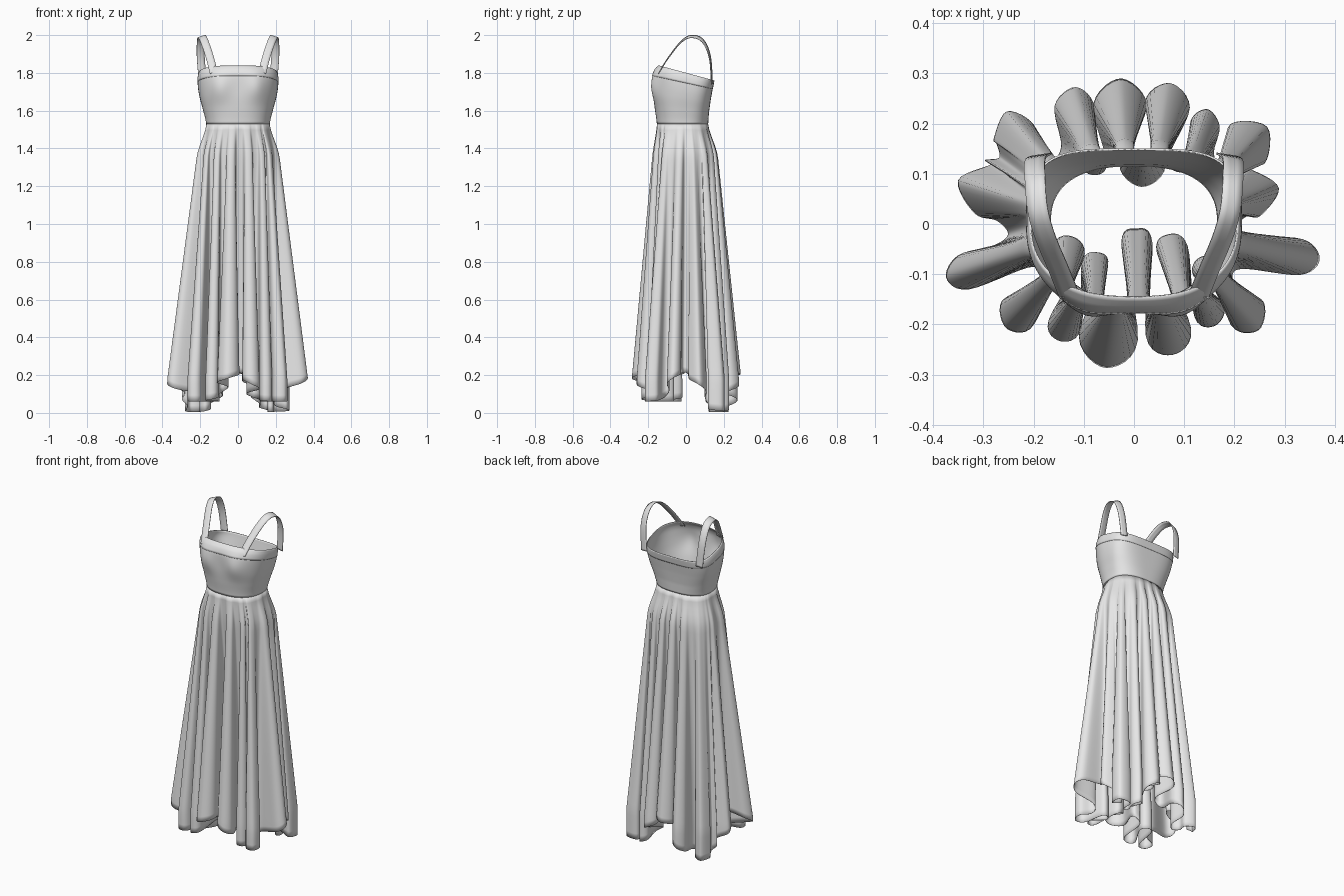
import bpy, bmesh, math
from mathutils import Vector

if "Cube" in bpy.data.objects:
    bpy.data.objects.remove(bpy.data.objects["Cube"])

fabric = bpy.data.materials.new("pale grey fabric")
fabric.use_nodes = True
fabric.diffuse_color = (0.8, 0.8, 0.8, 1)
fabric.node_tree.nodes["Principled BSDF"].inputs["Base Color"].default_value = (0.8, 0.8, 0.8, 1)

WAIST = 1.53


def lerp(a, b, t):
    return a + (b - a) * t


def spline(p, i, t, closed=True):
    """Catmull-Rom point between p[i] and p[i + 1]."""
    n = len(p)
    a, b, c, d = [p[k % n] if closed else p[min(max(k, 0), n - 1)] for k in range(i - 1, i + 3)]
    return 0.5 * (2 * b + (c - a) * t + (2 * a - 5 * b + 4 * c - d) * t * t
                  + (3 * b - a - 3 * c + d) * t ** 3)


def sheet(name, rows, closed, thickness):
    """Smooth cloth surface through rows of points."""
    bm = bmesh.new()
    grid = [[bm.verts.new(p) for p in row] for row in rows]
    n = len(grid[0])
    for a, b in zip(grid, grid[1:]):
        for j in range(n if closed else n - 1):
            k = (j + 1) % n
            bm.faces.new((a[j], a[k], b[k], b[j]))
    mesh = bpy.data.meshes.new(name)
    bm.to_mesh(mesh)
    bm.free()
    ob = bpy.data.objects.new(name, mesh)
    bpy.context.collection.objects.link(ob)
    mesh.materials.append(fabric)
    bpy.ops.object.select_all(action='DESELECT')
    ob.select_set(True)
    bpy.context.view_layer.objects.active = ob
    bpy.ops.object.shade_smooth_by_angle(angle=math.radians(50))
    mod = ob.modifiers.new("thickness", 'SOLIDIFY')
    mod.thickness, mod.offset = thickness, 0
    return ob


def outline(angle, half, front, back, back_power=2.5):
    """Rounded body section; the back can be squarer than the front."""
    c, s = math.cos(angle), math.sin(angle)
    power = back_power if s > 0 else 2.4
    r = (abs(c) ** power + abs(s) ** power) ** (-1 / power)
    return Vector((half * c * r, (back if s > 0 else front) * s * r, 0))


# Bodice: height fraction, half width, front depth, with back depths below
SECTIONS = [Vector(v) for v in ((0, .167, .153), (.25, .182, .164), (.55, .203, .178),
                                (.8, .212, .178), (.92, .211, .165), (1, .205, .145))]
BACKS = (.116, .12, .13, .14, .145, .148)


def bodice_point(u, angle, grow=0.0):
    i = max(k for k in range(5) if SECTIONS[k].x <= u + 1e-6)
    t = (u - SECTIONS[i].x) / (SECTIONS[i + 1].x - SECTIONS[i].x)
    s = spline(SECTIONS, i, t, False)
    p = outline(angle, s.y + grow, s.z + grow, lerp(BACKS[i], BACKS[i + 1], t) + grow,
                lerp(2.5, 3.8, u))
    # bust fullness, with a shallow dip in the middle
    if p.y < 0:
        fall = math.exp(-((u - .6) / .22) ** 2)
        p.y -= fall * (.02 * math.exp(-((abs(p.x) - .1) / .055) ** 2) - .006)
    p.z = WAIST + u * (1.80 - .27 * p.y - WAIST)
    return p


ANGLES = [math.tau * k / 96 for k in range(96)]
sheet("bodice", [[bodice_point(k / 24, a) for a in ANGLES] for k in range(25)], True, .003)
sheet("neckline_band", [[bodice_point(lerp(.8, 1, k / 6), a, .001) for a in ANGLES]
                        for k in range(7)], True, .003)

# Skirt hem: fold tips (x, y, half width), counter-clockwise from the left side
OUTER = [(.365, -.068, .034), (.285, .07, .045), (.262, .19, .05), (.145, .225, .028),
         (.07, .276, .043), (-.025, .288, .052), (-.115, .268, .038), (-.25, .22, .04),
         (-.345, .085, .05), (-.368, -.105, .034), (-.25, -.205, .038), (-.145, -.23, .032),
         (-.055, -.283, .057), (.075, -.257, .044), (.16, -.2, .03), (.245, -.208, .038)]
INNER = [(.205, -.005, .02), (.19, .11, .015), (.165, .125, .015), (.09, .105, .025),
         (.015, .075, .045), (-.08, .1, .025), (-.17, .12, .03), (-.265, .13, .02),
         (-.25, -.02, .025), (-.185, -.095, .02), (-.12, -.03, .033), (-.075, -.06, .025),
         (.005, -.01, .03), (.07, -.025, .03), (.13, -.07, .025), (.195, -.1, .02)]

tips = [v for pair in zip(OUTER, INNER) for v in pair]
count = len(tips)
turn = [math.atan2(v[1], v[0]) for v in OUTER]
for k in range(1, len(turn)):
    while turn[k] < turn[k - 1]:
        turn[k] += math.tau
turn.append(turn[0] + math.tau)
bearing = [a for k in range(len(OUTER)) for a in (turn[k], (turn[k] + turn[k + 1]) / 2)]
bearing = [bearing[-1] - math.tau] + bearing + [bearing[0] + math.tau]

# Each fold is a rounded loop of three control points, carrying a waist angle
hem_ctrl, angle_ctrl = [], []
for k in range(count):
    c = Vector(tips[k][:2])
    before, after = Vector(tips[k - 1][:2]), Vector(tips[(k + 1) % count][:2])
    out = (c - (before + after) / 2).normalized()
    side = Vector((-out.y, out.x)) * (1 if k % 2 == 0 else -1)
    w = tips[k][2]
    a0, a, a1 = bearing[k:k + 3]
    hem_ctrl += [c - side * w - out * w, c, c + side * w - out * w]
    angle_ctrl += [lerp(a, a0, .33), a, lerp(a, a1, .33)]
angle_ctrl.append(angle_ctrl[0] + math.tau)

STEPS = 6
hem = [spline(hem_ctrl, i, s / STEPS) for i in range(len(hem_ctrl)) for s in range(STEPS)]
spread = [lerp(angle_ctrl[i], angle_ctrl[i + 1], s / STEPS)
          for i in range(len(hem_ctrl)) for s in range(STEPS)]


def hem_height(angle):
    """High at front, back and sides, hanging low at the four corners."""
    low = .005 if math.sin(angle) > 0 else .06
    return lerp(low, .215, (.5 + .5 * math.cos(4 * angle)) ** 1.6)


def skirt_point(v, k):
    a = spread[k]
    z = lerp(WAIST, hem_height(a), v)
    drop = (WAIST - z) / WAIST
    hip = min(drop / .12, 1)
    hip = hip * hip * (3 - 2 * hip)
    base = outline(a, lerp(.167, .198, hip), lerp(.153, .163, hip), lerp(.116, .15, hip))
    p = base.lerp(hem[k].to_3d(), min(drop / .86, 1.03))
    p.z = z
    return p


ROWS = 44
sheet("skirt", [[skirt_point(r / ROWS, k) for k in range(len(hem))]
                for r in range(ROWS + 1)], True, .002)

# Shoulder straps: a flat ribbon over each shoulder
PATH = [Vector(v) for v in ((.128, -.145, 1.8), (.15, -.09, 1.885), (.177, -.025, 1.965),
                            (.192, .03, 1.993), (.197, .09, 1.968), (.197, .127, 1.88),
                            (.185, .137, 1.74))]
line = [spline(PATH, i, s / 8, False) for i in range(len(PATH) - 1) for s in range(8)] + [PATH[-1]]
rows = []
for k, p in enumerate(line):
    along = (line[min(k + 1, len(line) - 1)] - line[max(k - 1, 0)]).normalized()
    across = Vector((1, -.15, -.35))
    across = (across - along * across.dot(along)).normalized()
    rows.append([p + across * w for w in (-.021, -.007, .007, .021)])
strap = sheet("shoulder_straps", rows, False, .004)
strap.modifiers.new("both sides", 'MIRROR')
